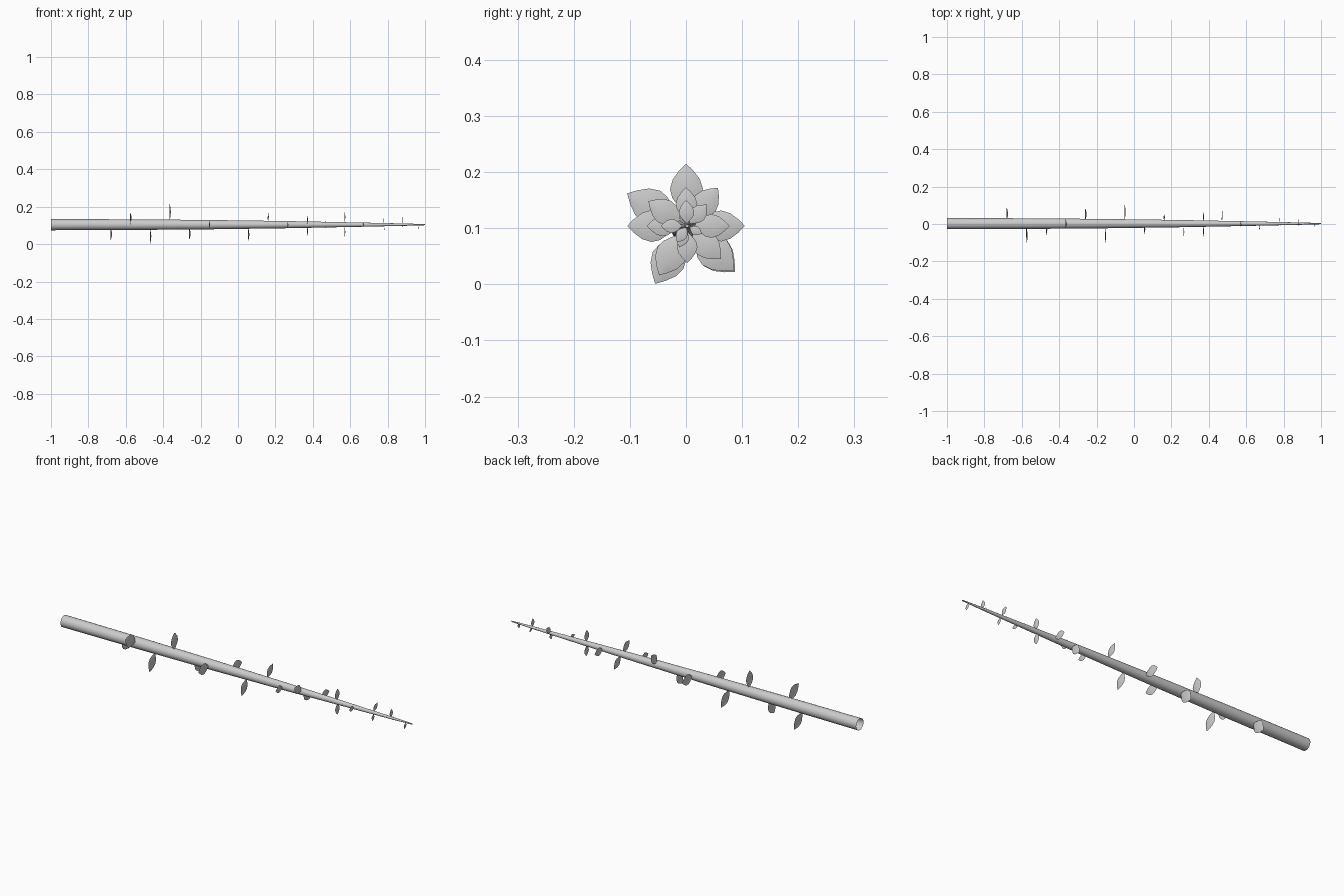
import bpy, bmesh, math
from mathutils import Vector

if "Cube" in bpy.data.objects:
    bpy.data.objects.remove(bpy.data.objects["Cube"])

CY, CZ = 0.002, 0.104          # stem axis
PROFILE = [(-1.0, 0.030), (-0.58, 0.0285), (-0.16, 0.025), (0.27, 0.019),
           (0.67, 0.011), (0.9, 0.006), (1.0, 0.003)]


def stem_radius(x):
    for (x0, r0), (x1, r1) in zip(PROFILE, PROFILE[1:]):
        if x <= x1:
            return r0 + (r1 - r0) * (x - x0) / (x1 - x0)
    return PROFILE[-1][1]


def make_object(name, bm):
    me = bpy.data.meshes.new(name)
    bm.to_mesh(me)
    bm.free()
    ob = bpy.data.objects.new(name, me)
    bpy.context.collection.objects.link(ob)
    return ob


# tapered hollow stem, open at the thick end
bm = bmesh.new()
SIDES = 20
rings = []
for x, r in PROFILE:
    rings.append([bm.verts.new((x, CY + r * math.cos(2 * math.pi * i / SIDES),
                                CZ + r * math.sin(2 * math.pi * i / SIDES)))
                  for i in range(SIDES)])
for a, b in zip(rings, rings[1:]):
    for i in range(SIDES):
        j = (i + 1) % SIDES
        bm.faces.new((a[i], b[i], b[j], a[j])).smooth = True
bm.faces.new(rings[-1])
bmesh.ops.recalc_face_normals(bm, faces=bm.faces)
make_object("stem", bm)

# leaf outline: fraction of length, fraction of half width
OUTLINE = [(0, 0.12), (0.12, 0.5), (0.3, 0.88), (0.48, 1.0),
           (0.68, 0.82), (0.86, 0.42), (1, 0)]


def leaf(name, x, tip_y, tip_z):
    d = Vector((0, tip_y - CY, tip_z - CZ))
    reach = d.length
    d.normalize()
    side = Vector((1, 0, 0)).cross(d)
    start = stem_radius(x) * 0.93
    length = reach - start
    half = length * 0.34
    bm = bmesh.new()
    rows = []
    for t, w in OUTLINE:
        bend = 0.07 * length * math.sin(math.pi * t)
        mid = Vector((x + bend, CY, CZ)) + d * (start + t * length)
        row = [mid + side * (s * w * half) - Vector((abs(s) * w * 0.08 * length, 0, 0))
               for s in (-1, 0, 1)]
        rows.append([bm.verts.new(p) for p in (row if w else [mid])])
    for a, b in zip(rows, rows[1:]):
        for i in (0, 1):
            quad = (a[i], a[i + 1], b[i + 1], b[i]) if len(b) == 3 else (a[i], a[i + 1], b[0])
            bm.faces.new(quad).smooth = True
    make_object(name, bm)


# leaves spiralling along the stem: position, tip y, tip z
LEAVES = [(-0.68, 0.087, 0.022), (-0.575, -0.105, 0.162), (-0.47, -0.055, 0.001),
          (-0.365, 0.0, 0.215), (-0.26, 0.085, 0.024), (-0.155, -0.105, 0.104),
          (-0.05, 0.105, 0.104), (0.055, -0.048, 0.016), (0.16, 0.057, 0.172),
          (0.265, -0.07, 0.104), (0.37, -0.067, 0.148), (0.37, 0.062, 0.045),
          (0.47, 0.078, 0.104), (0.57, 0.0, 0.173), (0.57, 0.002, 0.038),
          (0.67, -0.045, 0.104), (0.775, 0.037, 0.142), (0.78, -0.012, 0.066),
          (0.88, 0.0, 0.15), (0.88, 0.028, 0.09), (0.965, -0.016, 0.075)]
for n, (x, ty, tz) in enumerate(LEAVES):
    leaf(f"leaf_{n + 1:02d}", x, ty, tz)
